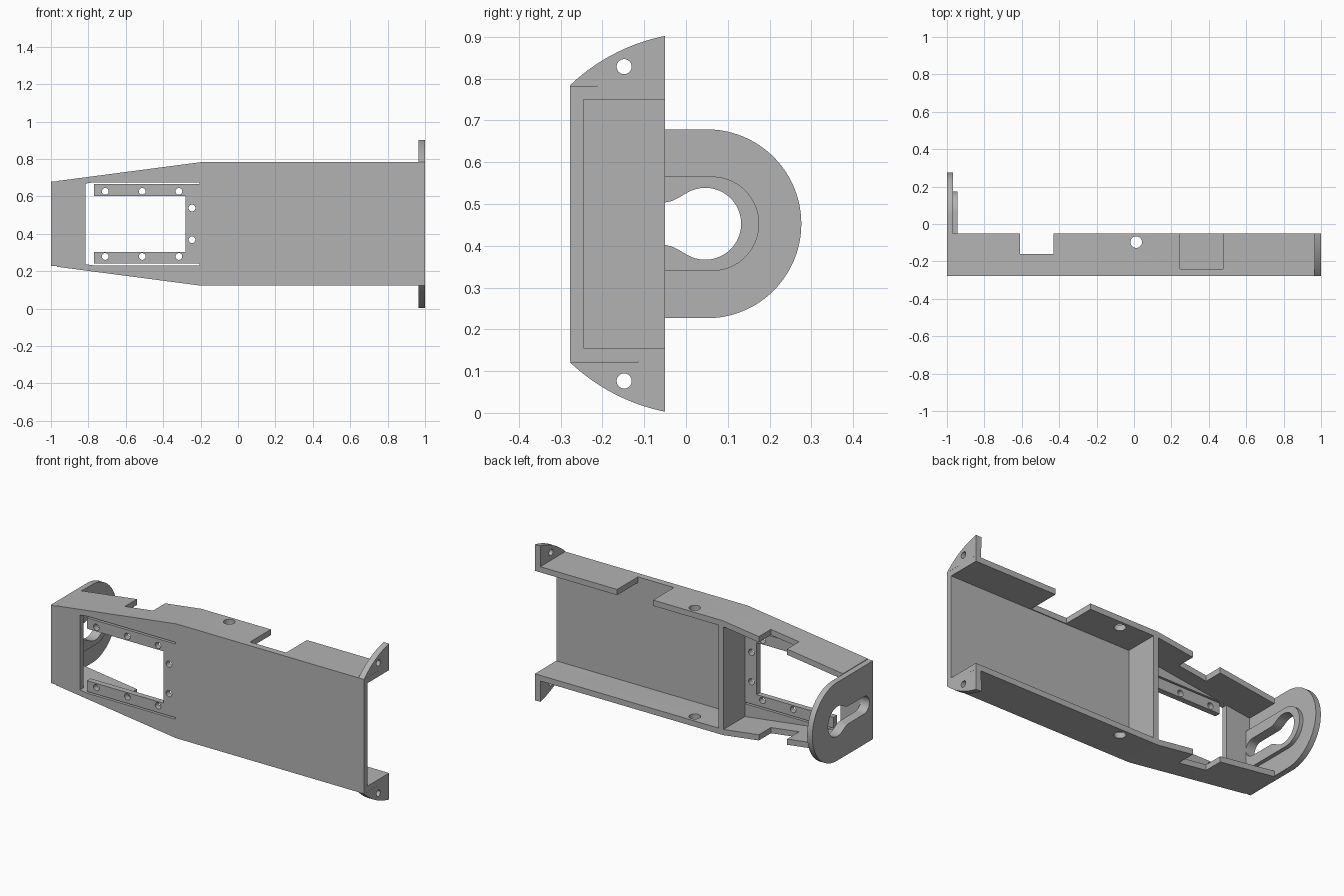
import bpy, bmesh
from math import sin, cos, pi, radians, atan2

if "Cube" in bpy.data.objects:
    bpy.data.objects.remove(bpy.data.objects["Cube"], do_unlink=True)

GREY = (0.45, 0.45, 0.45, 1.0)
mat = bpy.data.materials.new("plain_grey")
mat.use_nodes = True
mat.diffuse_color = GREY
mat.node_tree.nodes["Principled BSDF"].inputs["Base Color"].default_value = GREY

MID = 0.4525             # height of the mirror plane
FRONT, BACK = -0.278, -0.05
T = 0.033                # sheet thickness
INNER = FRONT + T


def prism(name, pts, axis, lo, hi):
    """Extrude a 2D outline along an axis; heights are relative to MID."""
    place = {"x": lambda a, b, h: (h, a, b + MID),
             "y": lambda a, b, h: (a, h, b + MID),
             "z": lambda a, b, h: (a, b, h + MID)}[axis]
    bm = bmesh.new()
    low = [bm.verts.new(place(a, b, lo)) for a, b in pts]
    high = [bm.verts.new(place(a, b, hi)) for a, b in pts]
    bm.faces.new(low)
    bm.faces.new(high)
    n = len(pts)
    for i in range(n):
        j = (i + 1) % n
        bm.faces.new((low[i], low[j], high[j], high[i]))
    bmesh.ops.recalc_face_normals(bm, faces=bm.faces)
    mesh = bpy.data.meshes.new(name)
    bm.to_mesh(mesh)
    bm.free()
    obj = bpy.data.objects.new(name, mesh)
    mesh.materials.append(mat)
    bpy.context.collection.objects.link(obj)
    return obj


def arc(cx, cy, r, start, end, n=32):
    return [(cx + r * cos(start + (end - start) * i / n),
             cy + r * sin(start + (end - start) * i / n)) for i in range(n + 1)]


def rect(a0, a1, b0, b1):
    return [(a0, b0), (a1, b0), (a1, b1), (a0, b1)]


def mirrored(upper):
    """Close an outline by mirroring its upper half."""
    return upper + [(a, -b) for a, b in reversed(upper) if abs(b) > 1e-6]


def hole(a, b, r, axis, lo, hi):
    return prism("cutter", arc(a, b, r, 0, 2 * pi, 32)[:-1], axis, lo, hi)


def cut(obj, cutters):
    for c in cutters:
        mod = obj.modifiers.new("cut", "BOOLEAN")
        mod.operation, mod.solver, mod.object = "DIFFERENCE", "EXACT", c
    bpy.context.view_layer.update()
    graph = bpy.context.evaluated_depsgraph_get()
    mesh = bpy.data.meshes.new_from_object(obj.evaluated_get(graph))
    obj.modifiers.clear()
    obj.data = mesh
    for c in cutters:
        bpy.data.objects.remove(c, do_unlink=True)
    return obj


# Tapered channel, open at the back
def half_height(x):
    return 0.33 - max(0, -0.2 - x) * 0.105 / 0.8


x0 = -1 + T
channel = prism("channel_body", mirrored(
    [(x0, half_height(x0)), (-0.2, 0.33), (1, 0.33)]), "y", FRONT, BACK)
cavity = prism("cutter", mirrored(
    [(-1.1, half_height(-1.1) - T), (-0.2, 0.33 - T), (1.1, 0.33 - T)]), "y", INNER, 0.1)
window = prism("cutter", mirrored(
    [(-0.815, 0.216), (-0.77, 0.222), (-0.205, 0.222)]), "y", -0.4, INNER + 0.0005)
cut(channel, [
    cavity, window,
    prism("cutter", rect(-0.61, -0.43, -0.16, 0.1), "z", -1, 1),      # both flanges
    prism("cutter", rect(0.245, 0.475, INNER + 0.005, 0.1), "z", 0.1, 1),  # top flange
    hole(0.012, -0.097, 0.031, "z", -1, 1)])

# U-shaped mounting rails in the window
rails = prism("mounting_rails", mirrored(
    [(-0.28, 0.15), (-0.77, 0.15), (-0.77, 0.2125), (-0.205, 0.2125)]), "y", FRONT, INNER)
spots = [(x, s * 0.174) for x in (-0.71, -0.512, -0.316) for s in (-1, 1)]
spots += [(-0.246, s * 0.085) for s in (-1, 1)]
cut(rails, [hole(x, z, 0.018, "y", -0.5, 0) for x, z in spots])

# Cross rib behind the window
h = 0.33 - T
prism("cross_rib", rect(-0.205, -0.172, -h, h), "x", 0, 1).name = "unused"
bpy.data.objects.remove(bpy.data.objects["unused"], do_unlink=True)
prism("cross_rib", rect(-0.205, -0.172, -h, h), "y", INNER, BACK)

# Drilled ears at the open end
for side, name in ((1, "upper_ear"), (-1, "lower_ear")):
    cy, r = 0.04, 0.46
    curve = arc(cy, -0.0015, r, atan2(0.3315, FRONT - cy), atan2(0.4525, BACK - cy), 24)
    pts = [(y, side * z) for y, z in curve + [(BACK, 0.33)]]
    ear = prism(name, pts, "x", 0.965, 1)
    cut(ear, [hole(-0.148, side * 0.376, 0.018, "x", 0.5, 1.5)])


# Rounded end plate and raised rim with a keyhole slot
def tongue(y_start, cy, r):
    return [(y_start, -r)] + arc(cy, 0, r, -pi / 2, pi / 2, 48) + [(y_start, r)]


def keyhole():
    neck = [(-0.02, 0.061), (-0.035, 0.054), (-0.05, 0.051)]
    a = atan2(0.0727, -0.046)
    return prism("cutter", arc(0.046, 0, 0.086, -a, a, 48) + neck
                 + arc(-0.195, 0, 0.05, pi / 2, 3 * pi / 2, 24)
                 + [(y, -z) for y, z in reversed(neck)], "x", -1.5, -0.5)


plate = prism("end_plate", tongue(FRONT, 0.05, 0.226), "x", -1, x0)
cut(plate, [keyhole()])
rim = prism("keyhole_rim", tongue(INNER, 0.062, 0.113), "x", x0, -0.944)
cut(rim, [keyhole()])

# Smooth the curved walls, keep the edges sharp
bpy.ops.object.select_all(action="DESELECT")
parts = [o for o in bpy.data.objects if o.type == "MESH" and mat.name in o.data.materials]
for o in parts:
    o.select_set(True)
bpy.context.view_layer.objects.active = channel
bpy.ops.object.shade_smooth_by_angle(angle=radians(30))
